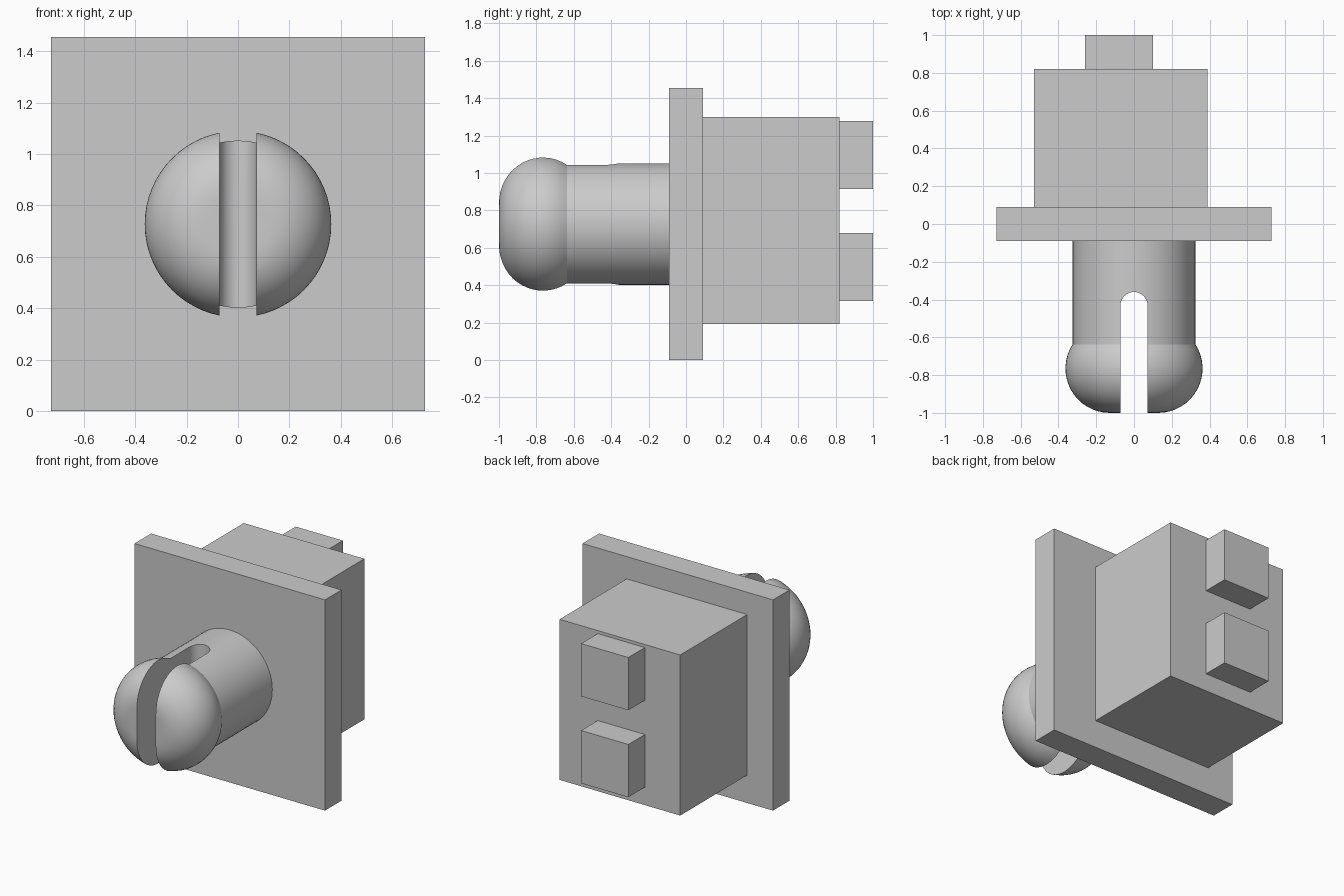
import bpy, bmesh, math
from mathutils import Matrix, Vector

if "Cube" in bpy.data.objects:
    bpy.data.objects.remove(bpy.data.objects["Cube"], do_unlink=True)

grey = bpy.data.materials.new("light grey")
grey.use_nodes = True
grey.diffuse_color = (0.6, 0.6, 0.6, 1)
grey.node_tree.nodes["Principled BSDF"].inputs["Base Color"].default_value = (0.6, 0.6, 0.6, 1)

MID = 0.727  # height of the pin axis and half the plate size


def finish(name, bm):
    bmesh.ops.recalc_face_normals(bm, faces=bm.faces[:])
    mesh = bpy.data.meshes.new(name)
    bm.to_mesh(mesh)
    bm.free()
    mesh.materials.append(grey)
    obj = bpy.data.objects.new(name, mesh)
    bpy.context.collection.objects.link(obj)
    return obj


def box(name, low, high):
    low, high = Vector(low), Vector(high)
    bm = bmesh.new()
    bmesh.ops.create_cube(bm, size=1, matrix=Matrix.Translation((low + high) / 2)
                          @ Matrix.Diagonal((high - low).to_4d()))
    return finish(name, bm)


# Flange, body and the two rear tabs
box("flange_plate", (-MID, -0.09, 0), (MID, 0.09, 2 * MID))
box("rear_block", (-0.53, 0.09, 0.192), (0.39, 0.82, 1.3))
for name, z in (("lower_tab", 0.315), ("upper_tab", 0.915)):
    box(name, (-0.26, 0.82, z), (0.1, 1, z + 0.364))

# Pin: straight shaft with a rounded head, turned around the y axis
profile = [(0, -0.09), (0.325, -0.09), (0.325, -0.637)]
for i in range(17):
    a = math.radians(33 - 123 * i / 16)
    profile.append((0.128 + 0.235 * math.cos(a), -0.765 + 0.235 * math.sin(a)))
profile.append((0, -1))
bm = bmesh.new()
verts = [bm.verts.new((r, y, MID)) for r, y in profile]
edges = [bm.edges.new(pair) for pair in zip(verts, verts[1:])]
bmesh.ops.spin(bm, geom=verts + edges, cent=(0, 0, MID), axis=(0, 1, 0),
               angle=math.tau, steps=64, use_duplicate=False)
bmesh.ops.remove_doubles(bm, verts=bm.verts[:], dist=0.0005)
pin = finish("slotted_pin", bm)

# Slot cutter: round-ended vertical slot through the pin
half = 0.072
outline = [(half, -1.2)]
for i in range(17):
    a = math.pi * i / 16
    outline.append((half * math.cos(a), -0.432 + half * math.sin(a)))
outline.append((-half, -1.2))
bm = bmesh.new()
face = bm.faces.new([bm.verts.new((x, y, 0.1)) for x, y in outline])
top = bmesh.ops.extrude_face_region(bm, geom=[face])["geom"]
bmesh.ops.translate(bm, vec=(0, 0, 1.3),
                    verts=[v for v in top if isinstance(v, bmesh.types.BMVert)])
cutter = finish("slot_cutter", bm)
cutter.hide_render = True

cut = pin.modifiers.new("slot", "BOOLEAN")
cut.operation = "DIFFERENCE"
cut.solver = "EXACT"
cut.object = cutter
bpy.ops.object.select_all(action="DESELECT")
bpy.context.view_layer.objects.active = pin
pin.select_set(True)
bpy.ops.object.modifier_apply(modifier=cut.name)
bpy.data.objects.remove(cutter, do_unlink=True)
bpy.ops.object.shade_smooth_by_angle(angle=math.radians(25))
